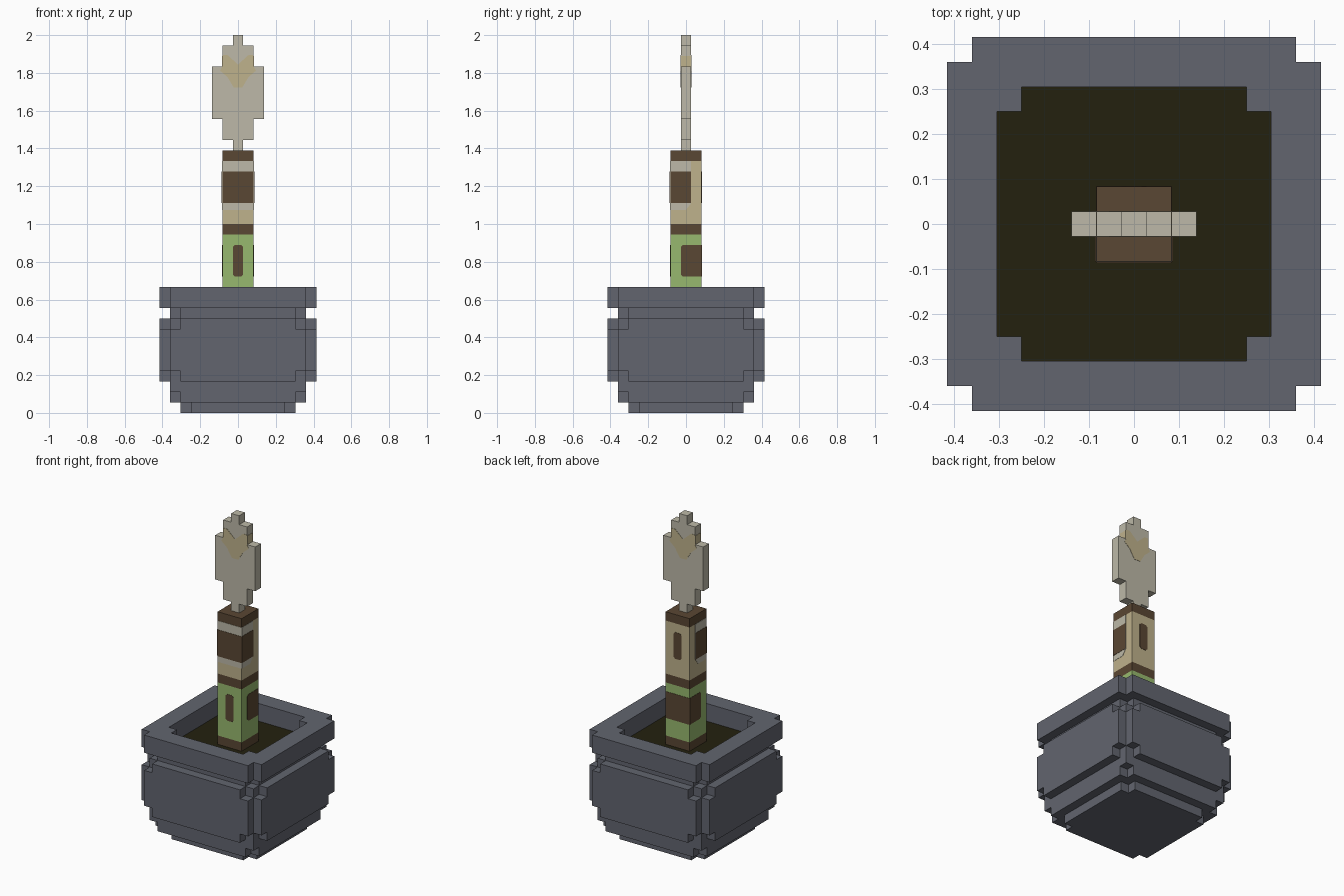
import bpy, bmesh

if "Cube" in bpy.data.objects:
    bpy.data.objects.remove(bpy.data.objects["Cube"])

U = 2 / 36  # one voxel; all sizes below are in voxels


def material(name, hex_code):
    def lin(c):
        return c / 12.92 if c <= 0.04045 else ((c + 0.055) / 1.055) ** 2.4
    m = bpy.data.materials.new(name)
    m.diffuse_color = [lin(int(hex_code[i:i + 2], 16) / 255) for i in (0, 2, 4)] + [1]
    m.use_nodes = True
    m.node_tree.nodes["Principled BSDF"].inputs["Base Color"].default_value = m.diffuse_color
    return m


STONE = material("slate grey", "62656F")
SOIL = material("dark soil", "23210F")
BROWN = material("bark brown", "5A4733")
GREEN = material("stem green", "97B96E")
TAN = material("tan", "BFB28C")
PALE = material("pale grey", "BDB9A8")


def finish(name, bm, *mats):
    bmesh.ops.recalc_face_normals(bm, faces=bm.faces)
    me = bpy.data.meshes.new(name)
    bm.to_mesh(me)
    bm.free()
    for m in mats:
        me.materials.append(m)
    ob = bpy.data.objects.new(name, me)
    bpy.context.collection.objects.link(ob)
    return ob


def prism(name, pts, axis, lo, hi, mat):
    """Extrude a (u, z) outline along y or x, from lo to hi."""
    bm = bmesh.new()

    def ring(d):
        return [bm.verts.new((U * u, U * d, U * z) if axis == 'y' else (U * d, U * u, U * z))
                for u, z in pts]
    a, b = ring(lo), ring(hi)
    bm.faces.new(a)
    bm.faces.new(b[::-1])
    for i in range(len(a)):
        j = (i + 1) % len(a)
        bm.faces.new((a[i], a[j], b[j], b[i]))
    return finish(name, bm, mat)


def rect(u0, u1, z0, z1):
    return [(u0, z0), (u1, z0), (u1, z1), (u0, z1)]


def spot(z0, z1):
    c = 0.2
    return [(-.5 + c, z0), (.5 - c, z0), (.5, z0 + c), (.5, z1 - c),
            (.5 - c, z1), (-.5 + c, z1), (-.5, z1 - c), (-.5, z0 + c)]


def plate(name, pts, side, d, mat, lift=0.03):
    """Thin painted plate on one side of a block with half depth d."""
    axis = 'y' if side in ('front', 'back') else 'x'
    s = -1 if side in ('front', 'left') else 1
    lo, hi = sorted((s * (d - 0.02), s * (d + lift)))
    prism(side + "_" + name, pts, axis, lo, hi, mat)


# Pot: blocky layers, each a union of crosses (long reach, short reach)
LAYERS = ([[(5, 4)], [(6, 5)], [(6, 6)], [(7, 5), (6, 6)]] + [[(7, 6)]] * 4
          + [[(7, 5), (6, 6)], [(6, 5)], [(7, 6)], [(7, 6)]])


def filled(x, y, z):
    if not 0 <= z < len(LAYERS):
        return False
    a, b = max(abs(x), abs(y)), min(abs(x), abs(y))
    if z >= 10 and a <= 5 and b <= 4:      # opening inside the rim
        return False
    return any(a <= p and b <= q for p, q in LAYERS[z])


bm = bmesh.new()
for z in range(12):
    for x in range(-7, 8):
        for y in range(-7, 8):
            if not filled(x, y, z):
                continue
            for ax in range(3):
                for s in (-1, 1):
                    n = [0, 0, 0]
                    n[ax] = s
                    if filled(x + n[0], y + n[1], z + n[2]):
                        continue
                    quad = []
                    for p, q in ((-.5, -.5), (.5, -.5), (.5, .5), (-.5, .5)):
                        c = [x, y, z + .5]
                        c[ax] += s * .5
                        c[(ax + 1) % 3] += p
                        c[(ax + 2) % 3] += q
                        quad.append(bm.verts.new([U * k for k in c]))
                    f = bm.faces.new(quad if s > 0 else quad[::-1])
                    inside = max(abs(x), abs(y)) <= 5 and min(abs(x), abs(y)) <= 4
                    f.material_index = int(z == 9 and ax == 2 and s > 0 and inside)
bmesh.ops.remove_doubles(bm, verts=bm.verts, dist=1e-4)
finish("pot", bm, STONE, SOIL)

# Stem: stacked square sections with brown joints
for name, z0, z1, mat in (("lower_joint", 10, 11, BROWN), ("lower_stem", 11, 17, GREEN),
                          ("middle_joint", 17, 18, BROWN), ("upper_stem", 18, 24, TAN),
                          ("top_joint", 24, 25, BROWN)):
    prism(name, rect(-1.5, 1.5, z0, z1), 'y', -1.5, 1.5, mat)

# Stem markings
plate("upper_pale_patch", rect(-1.5, 1.5, 19.35, 24), 'front', 1.5, PALE)
plate("upper_brown_patch", rect(-1.5, 1.5, 20, 23), 'front', 1.5, BROWN, 0.06)
plate("upper_spot", spot(20, 23), 'back', 1.5, BROWN)
plate("lower_spot", spot(13, 16), 'front', 1.5, BROWN)
plate("lower_brown_patch", rect(-1.5, 1.5, 13, 16), 'back', 1.5, BROWN)
for side in ('left', 'right'):
    plate("upper_pale_patch", [(-1.5, 19.35), (0, 19.35), (.5, 20), (.5, 24), (-1.5, 24)],
          side, 1.5, PALE)
    plate("upper_brown_patch", rect(-1.5, .5, 20, 23), side, 1.5, BROWN, 0.06)
    plate("lower_brown_patch", [(-.3, 13), (1.5, 13), (1.5, 16), (-.3, 16), (-.5, 15.8), (-.5, 13.2)],
          side, 1.5, BROWN)

# Flat stepped leaf on top
half = [(.5, 25), (.5, 26), (1.5, 26), (1.5, 28), (2.5, 28), (2.5, 33),
        (1.5, 33), (1.5, 35), (.5, 35), (.5, 36)]
prism("leaf", half + [(-u, z) for u, z in reversed(half)], 'y', -.5, .5, PALE)

# Tan mark on both leaf faces and its narrow edges
mark = [(.4, 31), (1, 32), (1.7, 32.6), (1.5, 33), (1.5, 34.1), (1, 34.1)]
outline = mark + [(0, 33.2)] + [(-u, z) for u, z in reversed(mark)]
for side in ('front', 'back'):
    plate("leaf_mark", outline, side, .5, TAN)
for side in ('left', 'right'):
    plate("leaf_edge_mark", rect(-.5, .5, 33, 34), side, 1.5, TAN)
